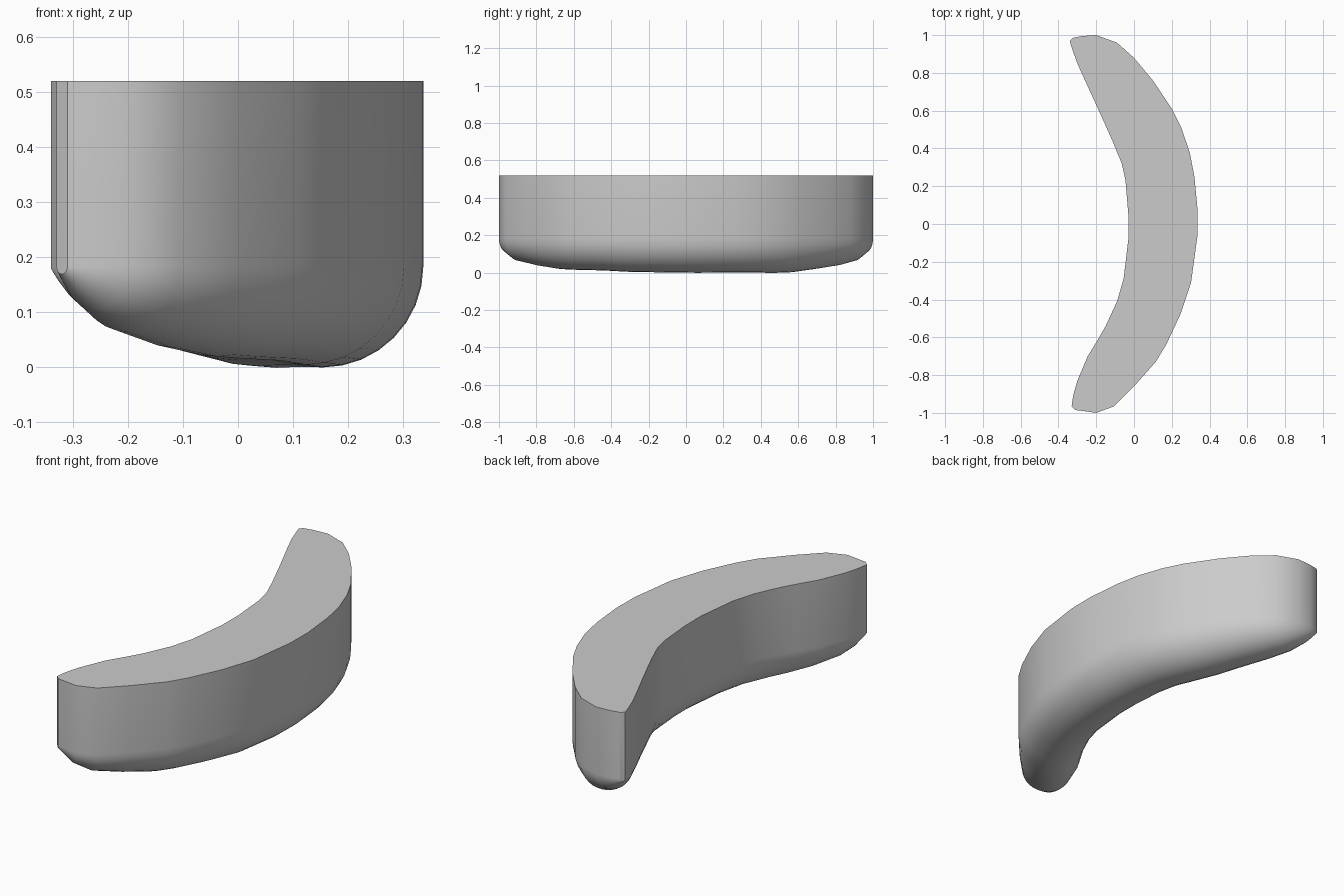
import bpy
import bmesh
import math
from mathutils import Vector

TOP, SPRING = 0.52, 0.183   # flat top height, height where the round keel starts
ARC_STEPS = 16

# Remove the default object
default_cube = bpy.data.objects.get("Cube")
if default_cube:
    bpy.data.objects.remove(default_cube, do_unlink=True)


def make_material(name, colour):
    material = bpy.data.materials.new(name)
    material.use_nodes = True
    material.diffuse_color = colour
    material.node_tree.nodes["Principled BSDF"].inputs["Base Color"].default_value = colour
    return material


# Cross-section stations along the crescent: inner edge x, y then outer edge x, y
STATIONS = [
    (-.34, .97, -.325, .985),
    (-.335, .95, -.275, .995),
    (-.325, .92, -.2, 1),
    (-.3, .85, -.09, .96),
    (-.255, .75, 0, .88),
    (-.195, .62, .1, .76),
    (-.15, .52, .2, .61),
    (-.11, .43, .25, .51),
    (-.065, .32, .295, .38),
    (-.045, .23, .32, .25),
    (-.03, .05, .337, .07),
    (-.03, -.08, .335, -.07),
    (-.055, -.29, .302, -.31),
    (-.09, -.41, .245, -.48),
    (-.15, -.54, .17, -.64),
    (-.19, -.61, .115, -.73),
    (-.245, -.7, 0, -.86),
    (-.3, -.83, -.105, -.965),
    (-.32, -.9, -.2, -1),
    (-.327, -.94, -.27, -.99),
    (-.33, -.965, -.31, -.985),
]


def section(bm, ix, iy, ox, oy):
    """U-shaped section: straight walls above a half-round keel."""
    inner, outer = Vector((ix, iy, SPRING)), Vector((ox, oy, SPRING))
    middle, half = (inner + outer) / 2, (outer - inner) / 2
    points = [Vector((ix, iy, TOP))]
    for step in range(ARC_STEPS + 1):
        angle = math.pi * step / ARC_STEPS
        drop = Vector((0, 0, half.length * math.sin(angle)))
        points.append(middle - half * math.cos(angle) - drop)
    points.append(Vector((ox, oy, TOP)))
    return [bm.verts.new(point) for point in points]


# Crescent body, skinned section to section
bm = bmesh.new()
rings = [section(bm, *station) for station in STATIONS]
for ring, following in zip(rings, rings[1:]):
    for i in range(len(ring)):
        j = (i + 1) % len(ring)
        bm.faces.new((ring[i], ring[j], following[j], following[i]))

# Narrow end caps
bm.faces.new(rings[0])
bm.faces.new(rings[-1])
bmesh.ops.recalc_face_normals(bm, faces=bm.faces)

mesh = bpy.data.meshes.new("crescent_body")
bm.to_mesh(mesh)
bm.free()
mesh.materials.append(make_material("plain grey", (0.6, 0.6, 0.6, 1)))

body = bpy.data.objects.new("crescent_body", mesh)
bpy.context.collection.objects.link(body)
bpy.ops.object.select_all(action="DESELECT")
body.select_set(True)
bpy.context.view_layer.objects.active = body
bpy.ops.object.shade_smooth_by_angle(angle=math.radians(35))
